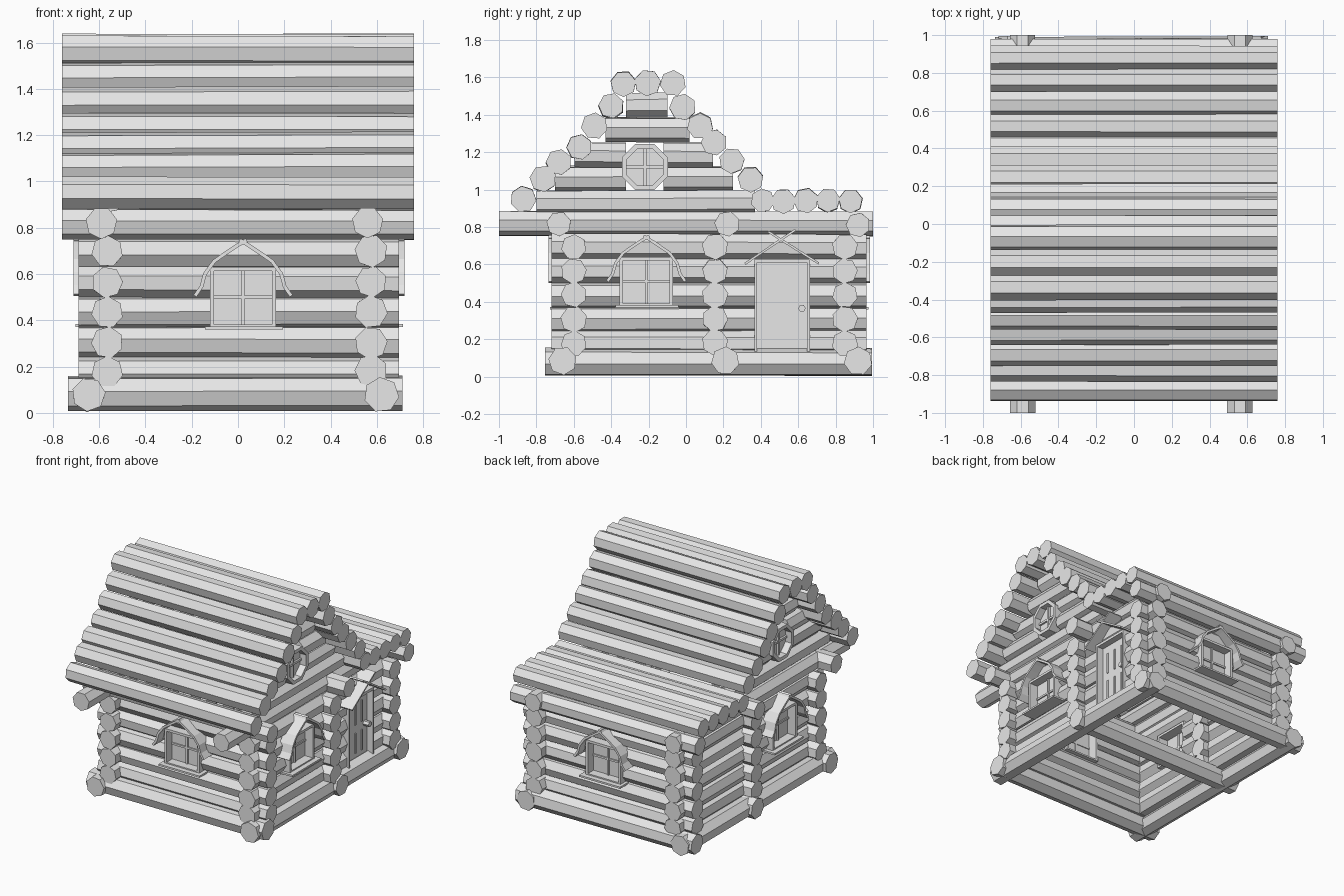
import bpy, bmesh, math, random
from mathutils import Vector

if "Cube" in bpy.data.objects:
    bpy.data.objects.remove(bpy.data.objects["Cube"])

random.seed(4)
mat = bpy.data.materials.new("plain_grey_wood")
mat.diffuse_color = (0.8, 0.8, 0.8, 1)
mat.use_nodes = True
mat.node_tree.nodes["Principled BSDF"].inputs["Base Color"].default_value = mat.diffuse_color


def finish(name, bm):
    bmesh.ops.recalc_face_normals(bm, faces=bm.faces[:])
    me = bpy.data.meshes.new(name)
    bm.to_mesh(me)
    bm.free()
    me.materials.append(mat)
    ob = bpy.data.objects.new(name, me)
    bpy.context.collection.objects.link(ob)
    return ob


def prism(bm, ring_a, ring_b):
    a = [bm.verts.new(p) for p in ring_a]
    b = [bm.verts.new(p) for p in ring_b]
    bm.faces.new(a)
    bm.faces.new(b)
    n = len(a)
    for i in range(n):
        j = (i + 1) % n
        bm.faces.new((a[i], a[j], b[j], b[i]))


# seven-sided log along x or y, optionally split around an opening
def log(name, axis, a, b, side, z, r, cut=None):
    bm = bmesh.new()
    turn = random.uniform(0, math.tau)
    ra, rb = r * random.uniform(0.97, 1.03), r * random.uniform(0.97, 1.03)
    da, db = random.uniform(-.004, .004), random.uniform(-.004, .004)

    def ring(t):
        f = (t - a) / (b - a)
        rr, dz = ra + (rb - ra) * f, da + (db - da) * f
        pts = []
        for i in range(7):
            w = turn + math.tau * i / 7
            s, h = side + rr * math.cos(w), z + dz + rr * math.sin(w)
            pts.append((t, s, h) if axis == 'x' else (s, t, h))
        return pts
    edges = [a]
    for c in (cut or []):
        edges += list(c)
    edges.append(b)
    for i in range(0, len(edges), 2):
        prism(bm, ring(edges[i]), ring(edges[i + 1]))
    return finish(name, bm)


# wall-local mapping: u along the wall, o outward, z up
def mapper(side):
    return {'front': lambda u, o, z: (u, -o, z), 'back': lambda u, o, z: (u, o, z),
            'right': lambda u, o, z: (o, u, z), 'left': lambda u, o, z: (-o, u, z)}[side]


def plate(bm, m, profile, o0, o1):
    prism(bm, [m(u, o0, z) for u, z in profile], [m(u, o1, z) for u, z in profile])


def box(bm, m, u0, u1, o0, o1, z0, z1):
    plate(bm, m, [(u0, z0), (u1, z0), (u1, z1), (u0, z1)], o0, o1)


# strip of given thickness following a path of (u, z) points
def strip(bm, m, path, t, o0, o1):
    outer, inner = [], []
    for i, p in enumerate(path):
        q = Vector(path[min(i + 1, len(path) - 1)]) - Vector(path[max(i - 1, 0)])
        n = Vector((-q.y, q.x)).normalized() * t / 2
        outer.append((p[0] + n.x, p[1] + n.y))
        inner.append((p[0] - n.x, p[1] - n.y))
    for i in range(len(path) - 1):
        plate(bm, m, [outer[i], outer[i + 1], inner[i + 1], inner[i]], o0, o1)


# wall logs
ROWS = [.18, .305, .435, .565, .695]
for i, z in enumerate(ROWS):
    win = i in (2, 3)
    for nm, y in (("front", -.60), ("back", .85)):
        log(nm + "_wall_log", 'x', -.69, .695, y, z, .07, [(-.115, .16)] if win else None)
    cuts = [(-.35, -.075)] if win else []
    log("left_wall_log", 'y', -.72, .965, -.565, z, .07, cuts)
    if i < 4:
        cuts = cuts + [(.37, .66)]
    log("right_wall_log", 'y', -.72, .965, .575, z, .07, cuts)
    log("middle_stub_log", 'x', .46, .695, .155, z, .07)
    log("middle_stub_log", 'x', -.69, -.46, .155, z, .07)

# sill logs and top plate logs
for y in (-.66, .21, .92):
    log("base_cross_log", 'x', -.735, .71, y, .082, .075)
for y in (-.68, .22, .92):
    log("top_cross_log", 'x', -.76, .76, y, .815, .068)
for x in (-.645, .62):
    log("base_side_log", 'y', -.755, .995, x, .077, .075)
for x in (-.59, .56):
    log("top_side_log", 'y', -1, 1, x, .82, .068)

# gable logs at both ends
for x in (-.56, .56):
    for z, a, b in ((.93, -.80, .37), (1.06, -.70, .25), (1.185, -.595, .145),
                    (1.32, -.43, .02), (1.45, -.32, -.10)):
        cut = [(-.32, -.12)] if 1 < z < 1.2 else None
        log("gable_log", 'y', a, b, x, z, .068, cut)

# roof logs: front slope, ridge, back slope, flat rear part
ROOF = [(-.87, .95), (-.765, 1.055), (-.68, 1.145), (-.57, 1.23), (-.49, 1.34), (-.40, 1.445),
        (-.335, 1.568), (-.205, 1.568), (-.07, 1.568), (-.018, 1.44), (.075, 1.34), (.15, 1.25),
        (.245, 1.15), (.345, 1.055), (.41, .94), (.52, .94), (.64, .94), (.76, .94), (.88, .94)]
for y, z in ROOF:
    log("roof_log", 'x', -.76, .76, y, z, .066 if y > .38 else .07)

# windows with frame, sill and curved hood
HOOD = [(-.015, .752), (.03, .725), (.075, .695), (.125, .66), (.165, .605), (.18, .55), (.208, .51)]
for side, c, o, dz in (("front", .022, .60, 0), ("back", .022, .85, 0),
                       ("right", -.212, .585, .01), ("left", -.212, .575, .01)):
    m = mapper(side)
    z0, z1 = .37 + dz, .63 + dz
    bm = bmesh.new()
    for s in (-1, 1):
        box(bm, m, c + s * .143, c + s * .125, o - .06, o + .09, z0, z1)
    box(bm, m, c - .125, c + .125, o - .06, o + .09, z1 - .018, z1)
    box(bm, m, c - .125, c + .125, o - .06, o + .09, z0, z0 + .012)
    box(bm, m, c - .007, c + .007, o + .01, o + .035, z0 + .012, z1 - .018)
    box(bm, m, c - .125, c + .125, o + .01, o + .033, .493 + dz, .507 + dz)
    finish(side + "_window_frame", bm)
    bm = bmesh.new()
    box(bm, m, c - .125, c + .125, o + .016, o + .024, z0 + .012, z1 - .018)
    finish(side + "_window_pane", bm)
    bm = bmesh.new()
    box(bm, m, c - .165, c + .172, o + .02, o + .127, z0 - .01, z0 + .003)
    finish(side + "_window_sill", bm)
    bm = bmesh.new()
    for s in (-1, 1):
        strip(bm, m, [(c + s * u, z + dz * .5 - .005) for u, z in HOOD], .016, o + .03, o + .135)
    finish(side + "_window_hood", bm)

# eight-sided gable windows
for side in ("right", "left"):
    m = mapper(side)
    cy, cz, o = -.22, 1.12, .56

    def octo(r):
        return [(cy + r * math.cos(math.pi * (i + .5) / 4), cz + r * math.sin(math.pi * (i + .5) / 4))
                for i in range(8)]
    bm = bmesh.new()
    out, inn = octo(.133), octo(.106)
    for i in range(8):
        j = (i + 1) % 8
        plate(bm, m, [out[i], out[j], inn[j], inn[i]], o - .06, o + .085)
    box(bm, m, cy - .008, cy + .008, o + .02, o + .05, cz - .1, cz + .1)
    box(bm, m, cy - .1, cy + .1, o + .02, o + .048, cz - .008, cz + .008)
    finish(side + "_gable_window_frame", bm)
    bm = bmesh.new()
    plate(bm, m, octo(.108), o + .026, o + .034)
    finish(side + "_gable_window_pane", bm)

# door, frame, panels, handle and crossed hood
m = mapper("right")
bm = bmesh.new()
box(bm, m, .38, .648, .575, .605, .115, .61)
finish("door", bm)
bm = bmesh.new()
for u0, u1 in ((.365, .38), (.648, .662)):
    box(bm, m, u0, u1, .52, .655, .10, .63)
box(bm, m, .38, .648, .52, .655, .61, .63)
box(bm, m, .38, .648, .52, .655, .10, .115)
finish("door_frame", bm)
bm = bmesh.new()
for u in (.435, .51, .585):
    for z0, z1 in ((.18, .33), (.39, .55)):
        box(bm, m, u - .006, u + .006, .60, .612, z0, z1)
finish("door_panel_strips", bm)
bm = bmesh.new()
plate(bm, m, [(.62 + .02 * math.cos(i * math.tau / 6), .365 + .02 * math.sin(i * math.tau / 6))
              for i in range(6)], .60, .65)
finish("door_handle", bm)
bm = bmesh.new()
strip(bm, m, [(.315, .603), (.585, .785)], .012, .60, .72)
strip(bm, m, [(.71, .605), (.44, .775)], .012, .60, .72)
finish("door_hood", bm)
